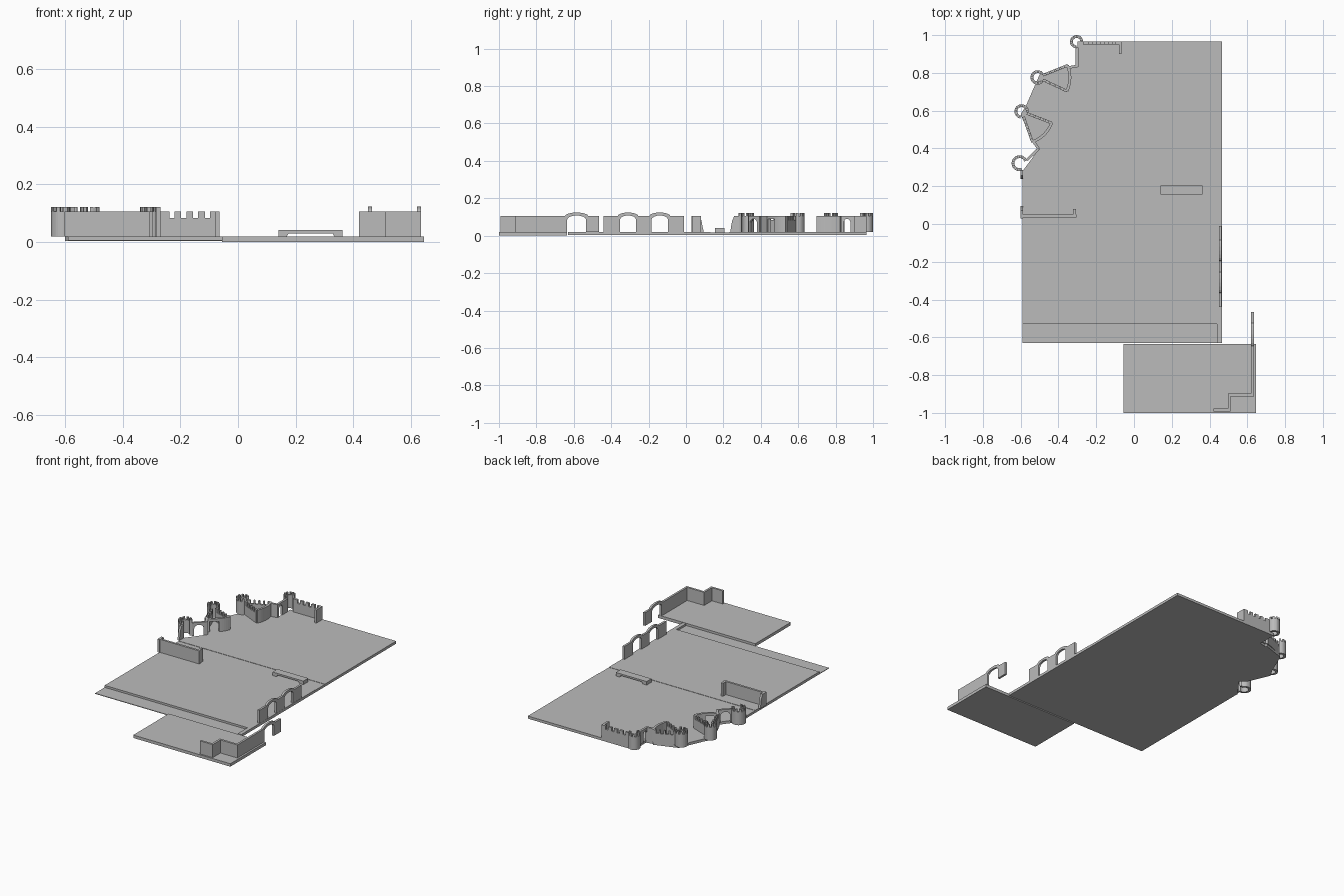
import bpy, bmesh, math
from mathutils import Vector

if "Cube" in bpy.data.objects:
    bpy.data.objects.remove(bpy.data.objects["Cube"])

stone = bpy.data.materials.new("grey stone")
stone.diffuse_color = (0.5, 0.5, 0.5, 1)
stone.use_nodes = True
stone.node_tree.nodes["Principled BSDF"].inputs["Base Color"].default_value = stone.diffuse_color

Z0, TOP, MERLON = 0.02, 0.105, 0.122


def solid(name, parts):
    """Each part is (outline of 3D points, extrusion vector)."""
    bm = bmesh.new()
    for pts, off in parts:
        off = Vector(off)
        a = [bm.verts.new(Vector(p)) for p in pts]
        b = [bm.verts.new(Vector(p) + off) for p in pts]
        bm.faces.new(a)
        bm.faces.new(b[::-1])
        n = len(a)
        for i in range(n):
            bm.faces.new((a[i], b[i], b[(i + 1) % n], a[(i + 1) % n]))
    bmesh.ops.recalc_face_normals(bm, faces=bm.faces)
    bmesh.ops.triangulate(bm, faces=[f for f in bm.faces if len(f.verts) > 4])
    me = bpy.data.meshes.new(name)
    bm.to_mesh(me)
    bm.free()
    me.materials.append(stone)
    ob = bpy.data.objects.new(name, me)
    bpy.context.collection.objects.link(ob)
    return ob


def prism(xy, z0, z1):
    return [(x, y, z0) for x, y in xy], (0, 0, z1 - z0)


def rect(x0, x1, y0, y1):
    return [(x0, y0), (x1, y0), (x1, y1), (x0, y1)]


def arch(s0, s1, spring, top, n=8):
    m, w = (s0 + s1) / 2, (s1 - s0) / 2
    return [(m - w * math.cos(math.pi * i / n), spring + (top - spring) * math.sin(math.pi * i / n))
            for i in range(n + 1)]


def panel(p, q, t=0.014, doors=(), notches=0, bump=False, door_top=0.09):
    """Upright wall from p to q, with arched doors, crenels or arch humps."""
    p, q = Vector((*p, 0)), Vector((*q, 0))
    d = q - p
    L = d.length
    d.normalize()
    nrm = Vector((-d.y, d.x, 0))
    prof = [(0, Z0)]
    for s0, s1 in doors:
        prof += [(s0, Z0)] + arch(s0, s1, door_top - 0.022, door_top) + [(s1, Z0)]
    prof += [(L, Z0), (L, TOP)]
    if bump:
        for s0, s1 in reversed(doors):
            prof += arch(s0 - 0.012, s1 + 0.012, TOP, 0.124)[::-1]
    step = L / (notches + 1)
    for i in range(notches, 0, -1):
        s = i * step
        prof += [(s + 0.009, TOP), (s + 0.009, 0.083), (s - 0.009, 0.083), (s - 0.009, TOP)]
    prof.append((0, TOP))
    return [p + d * s + Vector((0, 0, z)) - nrm * t / 2 for s, z in prof], nrm * t


def arc(c, r0, r1, a0, a1, n):
    ang = [math.radians(a0 + (a1 - a0) * i / n) for i in range(n + 1)]
    return ([(c[0] + r1 * math.cos(a), c[1] + r1 * math.sin(a)) for a in ang] +
            [(c[0] + r0 * math.cos(a), c[1] + r0 * math.sin(a)) for a in reversed(ang)])


def tower(name, c, r, a0, a1, count=8):
    """C-shaped round tower with merlons."""
    parts = [prism(arc(c, r - 0.015, r, a0, a1, 24), Z0, TOP)]
    w = (a1 - a0) / (2 * count - 1)
    for i in range(count):
        a = a0 + 2 * i * w
        parts.append(prism(arc(c, r - 0.015, r, a, a + w, 2), TOP, MERLON))
    solid(name, parts)


def polar(c, r, a):
    a = math.radians(a)
    return c[0] + r * math.cos(a), c[1] + r * math.sin(a)


# Ground: north field, shallow stream, south field, lowered moat strip, separate yard
G0, G1 = 0.003, 0.02
north = [(-.59, .23), (.465, .23), (.465, .965), (-.30, .965), (-.30, .84), (-.345, .83),
         (-.352, .84), (-.50, .79), (-.52, .745), (-.57, .63), (-.60, .58), (-.537, .432),
         (-.50, .40), (-.59, .28)]
solid("main_ground", [
    prism(north, G0, G1),
    prism(rect(-.59, .465, .13, .23), G0, G1 - 0.002),
    prism(rect(-.59, .465, -.53, .13), G0, G1),
    prism(rect(-.59, .44, -.63, -.53), G0, 0.007),
    prism(rect(.44, .465, -.63, -.53), G0, G1)])
solid("lower_yard", [prism(rect(-.055, .645, -1, -.635), 0, 0.019)])

# Footbridge over the stream
bridge = [(.14, .018), (.14, .041), (.363, .041), (.363, .018), (.335, .018), (.328, .03),
          (.176, .03), (.168, .018)]
solid("footbridge", [([(x, .155, z) for x, z in bridge], (0, .05, 0))])

# Round towers
A, B, C, D = (-.606, .322), (-.595, .596), (-.51, .776), (-.304, .965)
tower("tower_south", A, .042, 20, 290)
tower("tower_middle", B, .038, -10, 280 - 20)
tower("tower_upper", C, .038, 40, 320)
tower("tower_north", D, .035, 0, 270)

# Fan-shaped gatehouses behind two towers
for name, c, a0, a1, door in (("middle_gatehouse", B, -70.5, -21, (-62, -44)),
                              ("upper_gatehouse", C, -25, 22, None)):
    parts = [panel(polar(c, .03, a), polar(c, .172, a), notches=4) for a in (a0, a1)]
    if door:
        parts += [prism(arc(c, .163, .178, a0, door[0], 3), Z0, TOP),
                  prism(arc(c, .163, .178, door[0], door[1], 4), .088, TOP),
                  prism(arc(c, .163, .178, door[1], a1, 5), Z0, TOP)]
    else:
        parts.append(prism(arc(c, .163, .178, a0, a1, 12), Z0, TOP))
    solid(name, parts)

# Curtain walls between towers
solid("south_curtain", [panel((-.568, .338), (-.505, .398), doors=[(.012, .068)]),
                        panel((-.505, .398), (-.532, .436))])
solid("north_curtain", [panel((-.27, .958), (-.065, .958), notches=4),
                        panel((-.072, .963), (-.072, .90)),
                        panel((-.302, .935), (-.302, .83), doors=[(.055, .092)]),
                        panel((-.30, .836), (-.352, .828))])

# Broken gate on the west side and the wall beside it
stub_s = [(.03, Z0), (.095, Z0), (.088, .05), (.083, .08), (.072, TOP), (.03, TOP)]
stub_n = [(.285, Z0), (.237, Z0), (.241, .05), (.247, .08), (.258, TOP), (.285, TOP)]
solid("broken_gate", [([(-.602, y, z) for y, z in s], (.014, 0, 0)) for s in (stub_s, stub_n)])
solid("west_wall", [panel((-.60, .042), (-.305, .042)),
                    panel((-.315, .04), (-.315, .08))])

# East arcade with two arches
solid("east_arcade", [panel((.457, -.44), (.457, -.01), doors=[(.087, .173), (.256, .344)],
                            bump=True, door_top=.108)])

# Yard wall, stepping round the corner and ending in an arch
solid("yard_wall", [panel((.42, -.985), (.512, -.985)),
                    panel((.505, -.99), (.505, -.905)),
                    panel((.498, -.905), (.634, -.905)),
                    panel((.627, -.91), (.627, -.465), doors=[(.275, .375)],
                          bump=True, door_top=.108)])
